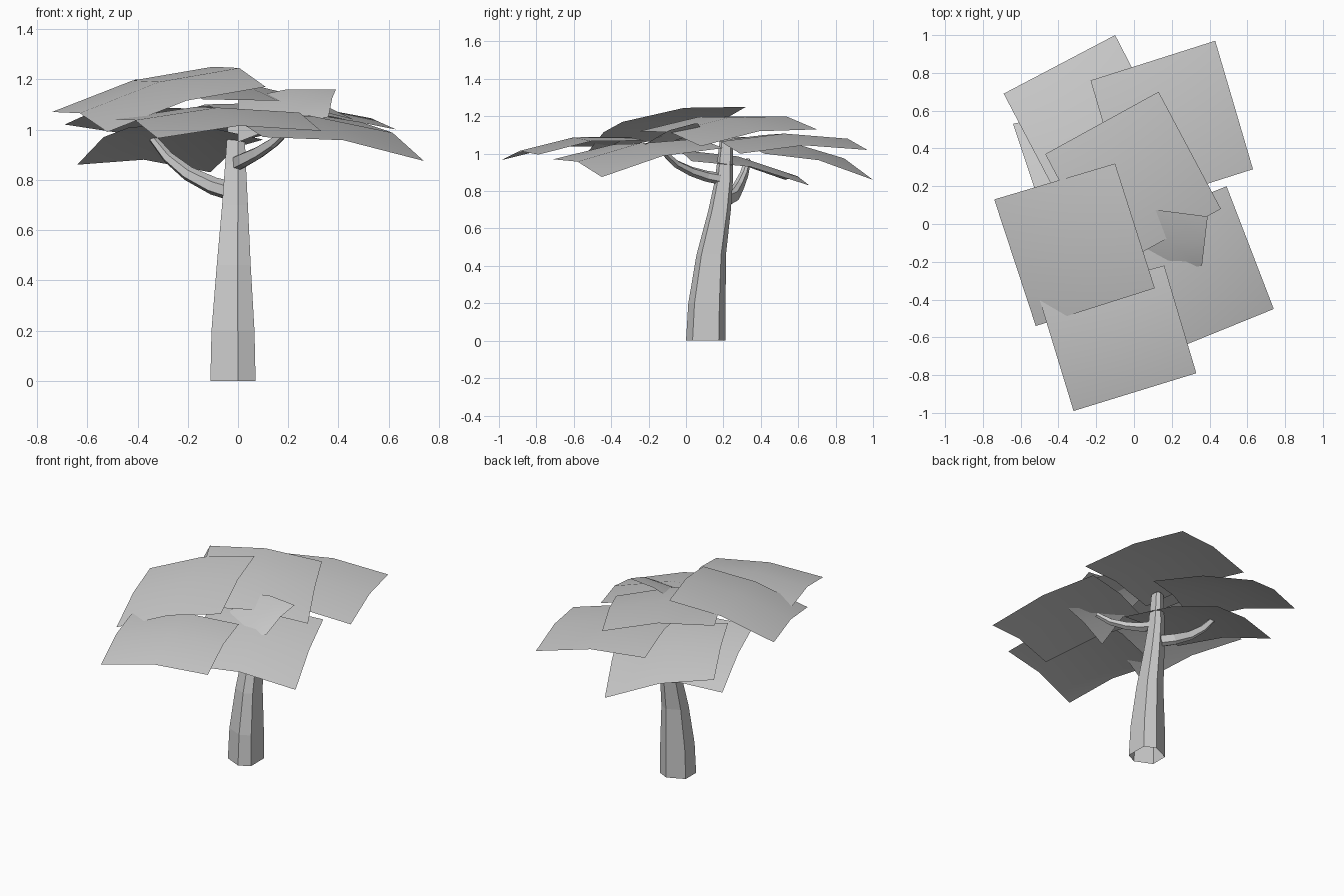
import bpy
from mathutils import Vector

if "Cube" in bpy.data.objects:
    bpy.data.objects.remove(bpy.data.objects["Cube"])


def add_mesh(name, verts, faces, smooth=False):
    me = bpy.data.meshes.new(name)
    me.from_pydata(verts, [], faces)
    me.update()
    for p in me.polygons:
        p.use_smooth = smooth
    ob = bpy.data.objects.new(name, me)
    bpy.context.collection.objects.link(ob)
    return ob


def tube(name, rings):
    # skin a list of equal rings, capped at the end only
    n = len(rings[0])
    verts = [v for r in rings for v in r]
    faces = [(k * n + i, k * n + (i + 1) % n, (k + 1) * n + (i + 1) % n, (k + 1) * n + i)
             for k in range(len(rings) - 1) for i in range(n)]
    faces.append(tuple(range((len(rings) - 1) * n, len(rings) * n)))
    return add_mesh(name, verts, faces)


# six-sided trunk profile around its centre
HEX = [(.02, -.105), (.09, -.07), (.09, .07), (.02, .105), (-.09, .055), (-.09, -.055)]

# trunk: centre x, y, height, scale
trunk_path = [(-.02, .105, 0, 1), (-.02, .112, .2, .95), (-.017, .135, .46, .75),
              (-.012, .18, .7, .57), (-.01, .203, .86, .46), (-.007, .215, 1.07, .33)]
tube("trunk", [[(x + s * a, y + s * b, z) for a, b in HEX] for x, y, z, s in trunk_path])


def branch(name, path):
    pts = [Vector(p[:3]) for p in path]
    rings = []
    for i, p in enumerate(pts):
        d = (pts[min(i + 1, len(pts) - 1)] - pts[max(i - 1, 0)]).normalized()
        side = d.cross(Vector((0, 0, 1))).normalized()
        up = side.cross(d)
        r = path[i][3] / .1
        rings.append([p + side * a * r + up * b * r for a, b in HEX])
    return tube(name, rings)


# branches: x, y, z, radius
branch("branch_left", [(-.03, .21, .755, .036), (-.1, .25, .775, .034), (-.2, .28, .825, .028),
                       (-.28, .31, .89, .022), (-.34, .33, .965, .016)])
branch("branch_right", [(0, .19, .865, .03), (.03, .11, .88, .028), (.08, .03, .905, .024),
                        (.14, -.05, .945, .02), (.2, -.11, 1.0, .015)])


def leaf_sheet(name, corners, bulge=.035, seg=2):
    # domed square sheet between four corners
    a, b, c, d = (Vector(p) for p in corners)
    verts = []
    for j in range(seg + 1):
        v = j / seg
        for i in range(seg + 1):
            u = i / seg
            p = a.lerp(b, u).lerp(d.lerp(c, u), v)
            p.z += 4 * bulge * (u * (1 - u) + v * (1 - v))
            verts.append(p)
    n = seg + 1
    faces = [(j * n + i, j * n + i + 1, (j + 1) * n + i + 1, (j + 1) * n + i)
             for j in range(seg) for i in range(seg)]
    return add_mesh(name, verts, faces, True)


# canopy sheets, corners counter-clockwise from above
sheets = {
    "leaf_back_left": ((-.69, .69, 1.02), (-.38, .1, 1.09), (.2, .42, 1.0), (-.1, 1.0, .86)),
    "leaf_back_low": ((-.64, .53, .86), (-.43, -.1, 1.01), (.1, .03, .96), (-.11, .66, .83)),
    "leaf_back_right": ((-.23, .76, 1.07), (-.03, .08, 1.06), (.63, .29, 1.0), (.43, .97, 1.02)),
    "leaf_centre": ((-.47, .37, 1.2), (-.14, -.25, 1.12), (.46, .08, 1.04), (.13, .7, 1.13)),
    "leaf_left": ((-.74, .13, 1.07), (-.52, -.54, .99), (.11, -.34, 1.17), (-.1, .32, 1.25)),
    "leaf_front": ((-.5, -.4, 1.04), (-.32, -.99, .965), (.33, -.79, .995), (.16, -.22, 1.07)),
    "leaf_right": ((-.15, -.06, 1.06), (.1, -.71, .97), (.74, -.45, .875), (.49, .2, 1.03)),
}
for name, corners in sheets.items():
    leaf_sheet(name, corners)
leaf_sheet("leaf_small", ((.0, .09, 1.12), (.0, -.3, .95), (.36, -.22, 1.05), (.39, .04, 1.16)), .02)
